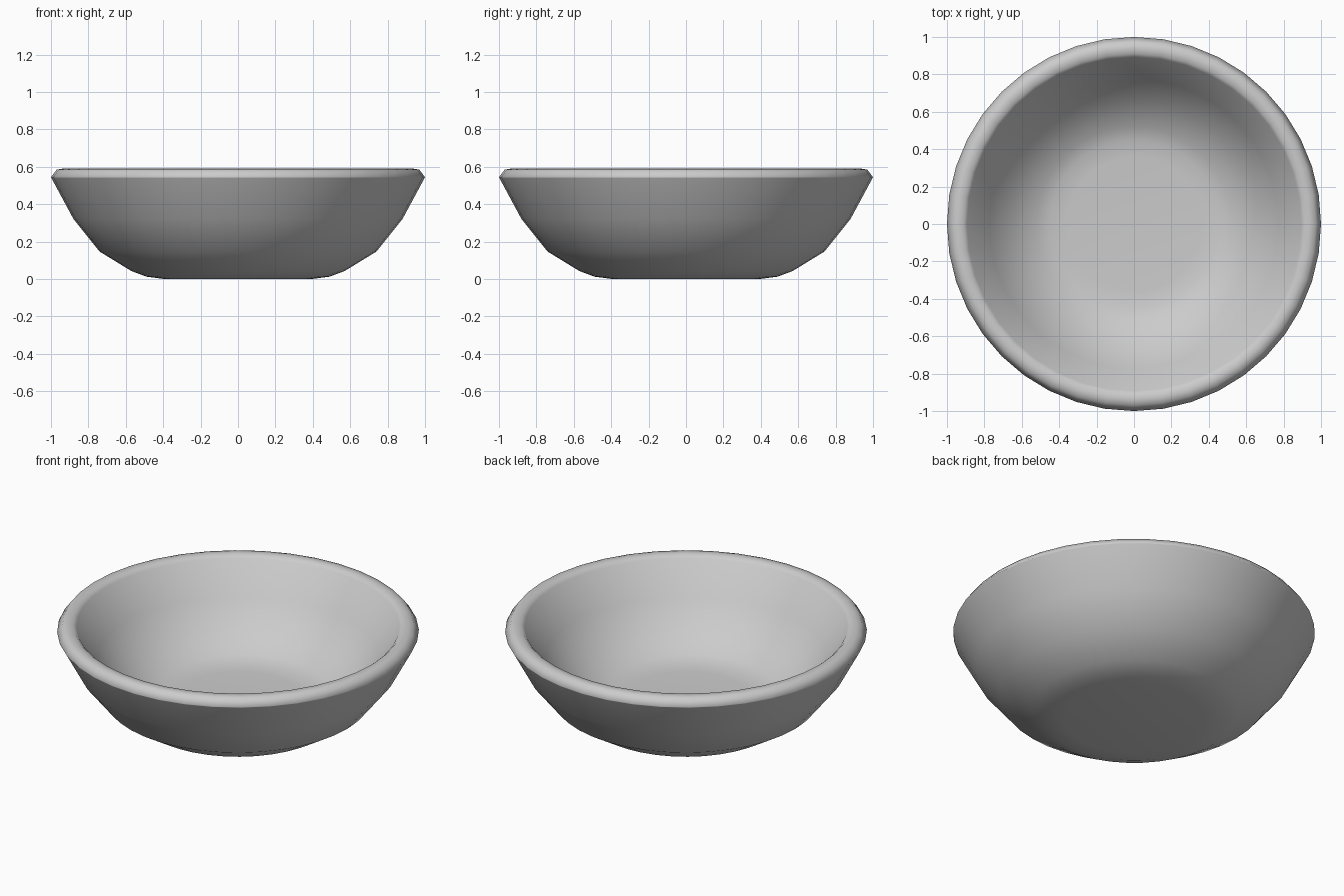
import bpy, bmesh, math

if "Cube" in bpy.data.objects:
    bpy.data.objects.remove(bpy.data.objects["Cube"])

# Bowl cross-section (radius, height): underside, outer wall, rim, inner wall, floor
profile = [
    (0.39, 0.0), (0.49, 0.013), (0.57, 0.043), (0.74, 0.147), (0.88, 0.322),
    (0.998, 0.541), (1.0, 0.545), (0.97, 0.585), (0.94, 0.59), (0.91, 0.587), (0.893, 0.572),
    (0.775, 0.388), (0.655, 0.246), (0.52, 0.16), (0.45, 0.137), (0.36, 0.13),
]
SEGMENTS = 40

bm = bmesh.new()
rings = []
for r, z in profile:
    rings.append([bm.verts.new((r * math.cos(2 * math.pi * i / SEGMENTS),
                                r * math.sin(2 * math.pi * i / SEGMENTS), z))
                  for i in range(SEGMENTS)])

# Skin neighbouring rings
for a, b in zip(rings, rings[1:]):
    for i in range(SEGMENTS):
        j = (i + 1) % SEGMENTS
        bm.faces.new((a[i], a[j], b[j], b[i]))

# Flat base and inner floor
bm.faces.new(list(reversed(rings[0])))
bm.faces.new(rings[-1])
bmesh.ops.recalc_face_normals(bm, faces=bm.faces)
for f in bm.faces:
    f.smooth = True

mesh = bpy.data.meshes.new("bowl")
bm.to_mesh(mesh)
bm.free()
bowl = bpy.data.objects.new("bowl", mesh)
bpy.context.collection.objects.link(bowl)
